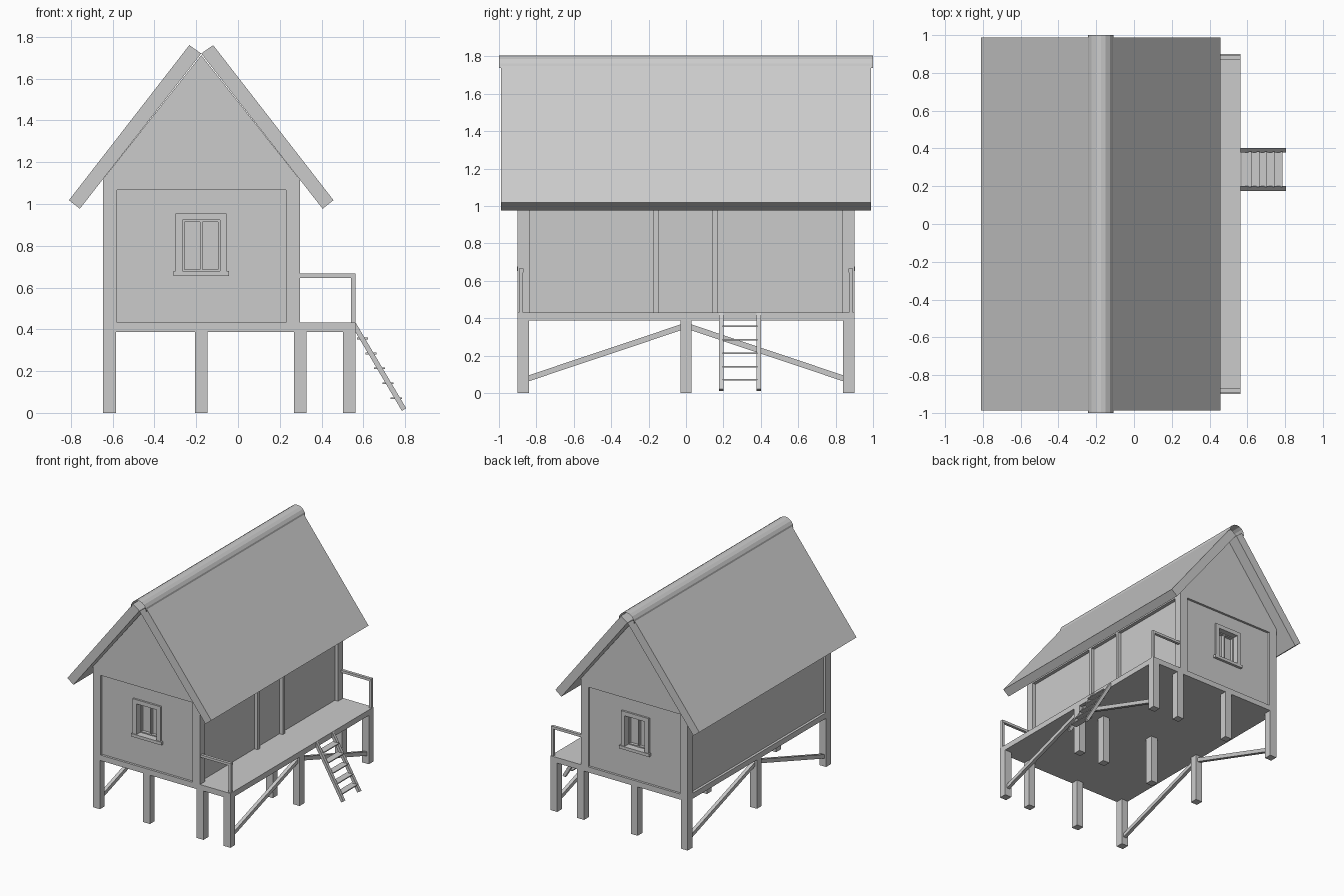
import bpy, bmesh, math
from mathutils import Vector

if "Cube" in bpy.data.objects:
    bpy.data.objects.remove(bpy.data.objects["Cube"])

CX = -0.176  # ridge line of the house


def finish(name, bm):
    bmesh.ops.recalc_face_normals(bm, faces=bm.faces)
    me = bpy.data.meshes.new(name)
    bm.to_mesh(me)
    bm.free()
    ob = bpy.data.objects.new(name, me)
    bpy.context.collection.objects.link(ob)
    return ob


def box(name, x0, x1, y0, y1, z0, z1):
    bm = bmesh.new()
    bmesh.ops.create_cube(bm, size=1)
    for v in bm.verts:
        v.co = Vector(((x0 + x1) / 2 + v.co.x * (x1 - x0),
                       (y0 + y1) / 2 + v.co.y * (y1 - y0),
                       (z0 + z1) / 2 + v.co.z * (z1 - z0)))
    return finish(name, bm)


def prism(name, pts, a, b, axis='y'):
    """Extrude a profile (x,z along y, or y,z along x) from a to b."""
    bm = bmesh.new()
    co = (lambda p, t: (p[0], t, p[1])) if axis == 'y' else (lambda p, t: (t, p[0], p[1]))
    f = bm.faces.new([bm.verts.new(co(p, a)) for p in pts])
    ext = bmesh.ops.extrude_face_region(bm, geom=[f])
    d = Vector((0, b - a, 0)) if axis == 'y' else Vector((b - a, 0, 0))
    bmesh.ops.translate(bm, vec=d, verts=[g for g in ext['geom'] if isinstance(g, bmesh.types.BMVert)])
    return finish(name, bm)


def ybox(name, s, x0, x1, y0, y1, z0, z1):
    """Box on the front (s=-1) or back (s=1) side."""
    a, b = sorted((s * y0, s * y1))
    return box(name, x0, x1, a, b, z0, z1)


# Stilts
for x in (-0.615, -0.175, 0.297, 0.533):
    for y in (-0.87, 0, 0.87):
        box("stilt", x - 0.03, x + 0.03, y - 0.03, y + 0.03, 0, 0.39)

# Diagonal braces on the two outer rows
for x in (-0.615, 0.533):
    for s in (-1, 1):
        prism("brace", [(s * 0.85, 0.06), (s * 0.85, 0.092), (s * 0.02, 0.37), (s * 0.02, 0.338)],
              x - 0.014, x + 0.014, 'x')

# Floor deck, recessed walls, corner posts and top plate
box("floor_deck", -0.645, 0.563, -0.9, 0.9, 0.388, 0.432)
walls = box("walls", -0.625, 0.268, -0.882, 0.882, 0.43, 1.07)
for x0, x1 in ((-0.645, -0.578), (0.23, 0.296)):
    for s in (-1, 1):
        ybox("corner_post", s, x0, x1, 0.835, 0.9, 0.432, 1.066)
box("top_plate", -0.645, 0.296, -0.9, 0.9, 1.066, 1.125)
for y in (-0.161, 0.154):
    box("door_post", 0.26, 0.296, y - 0.014, y + 0.014, 0.432, 1.066)

# Gable
prism("gable", [(-0.641, 1.125), (0.289, 1.125), (CX, 1.712)], -0.9, 0.9)

# Roof slabs, mirrored about the ridge
for s in (-1, 1):
    prism("roof_slab", [(CX + s * 0.633, 1.018), (CX + s * 0.581, 0.977),
                        (CX, 1.72), (CX + s * 0.057, 1.76)], -0.988, 0.988)

# Open ridge cap shell
bm = bmesh.new()
rows = []
for i in range(9):
    t = math.pi * i / 8
    rows.append([bm.verts.new((CX - 0.068 * math.cos(t), y, 1.737 + 0.068 * math.sin(t))) for y in (-1, 1)])
for a, b in zip(rows, rows[1:]):
    bm.faces.new((a[0], a[1], b[1], b[0]))
cap = finish("ridge_cap", bm)
if cap.data.polygons[4].normal.z < 0:
    cap.data.flip_normals()

# Windows on both gable ends
for s in (-1, 1):
    cut = ybox("window_cutter", s, -0.265, -0.087, 0.825, 1.0, 0.678, 0.922)
    cut.hide_render = True
    cut.hide_viewport = True
    m = walls.modifiers.new("window_hole", 'BOOLEAN')
    m.operation = 'DIFFERENCE'
    m.object = cut
    m.solver = 'EXACT'
    for x0, x1 in ((-0.299, -0.265), (-0.087, -0.055)):
        ybox("window_jamb", s, x0, x1, 0.87, 0.897, 0.678, 0.922)
    ybox("window_head", s, -0.299, -0.055, 0.87, 0.897, 0.922, 0.955)
    ybox("window_sill", s, -0.308, -0.043, 0.87, 0.903, 0.654, 0.678)
    for x0, x1 in ((-0.265, -0.257), (-0.181, -0.171), (-0.095, -0.087)):
        ybox("window_stile", s, x0, x1, 0.82, 0.85, 0.678, 0.922)
    for z0 in (0.678, 0.914):
        ybox("window_sash_rail", s, -0.257, -0.095, 0.82, 0.849, z0, z0 + 0.008)

# End railings of the porch
for s in (-1, 1):
    ybox("railing_post", s, 0.541, 0.563, 0.872, 0.892, 0.432, 0.646)
    ybox("handrail", s, 0.29, 0.563, 0.87, 0.893, 0.646, 0.666)

# Ladder
for y in (0.188, 0.39):
    prism("ladder_rail", [(0.563, 0.432), (0.805, 0.022), (0.784, 0.01), (0.563, 0.386)],
          y - 0.012, y + 0.012)
for i in range(5):
    z = 0.356 - i * 0.0715
    x = 0.596 + i * 0.0405
    box("ladder_rung", x - 0.027, x + 0.027, 0.195, 0.383, z - 0.004, z + 0.004)
